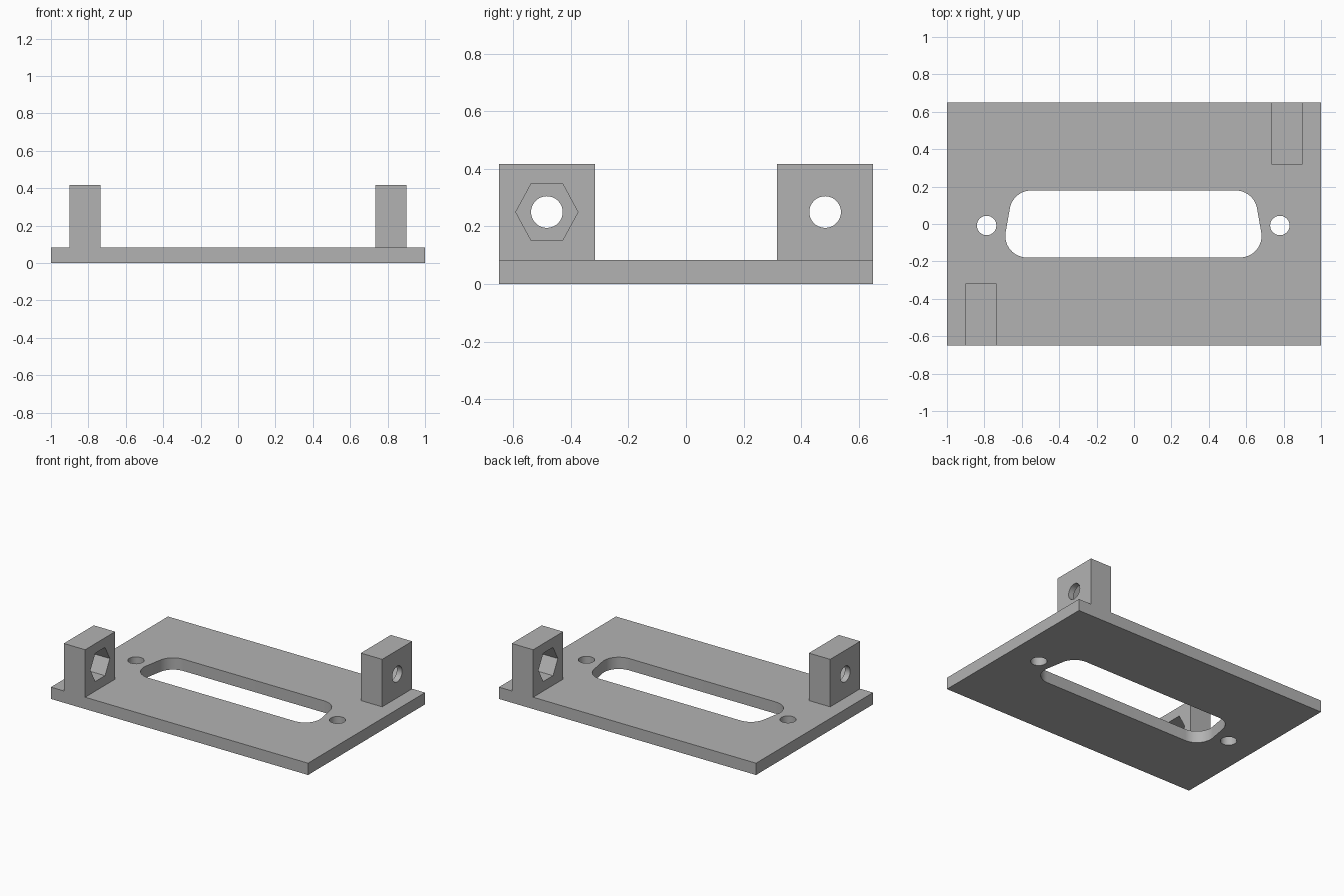
import bpy, bmesh
from math import sin, cos, tan, radians, pi
from mathutils import Matrix, Vector

cube = bpy.data.objects.get("Cube")
if cube:
    bpy.data.objects.remove(cube, do_unlink=True)

HALF_Y = 0.65
PLATE = 0.083
TOP = 0.417
HOLE_Z = 0.25
NUT_DEPTH = 0.125

grey = bpy.data.materials.new("plain grey")
grey.use_nodes = True
colour = (0.45, 0.45, 0.45, 1)
grey.diffuse_color = colour
grey.node_tree.nodes["Principled BSDF"].inputs["Base Color"].default_value = colour


def prism(name, outline, low, high, turn=Matrix()):
    """Extrude a flat outline from low to high, then turn it."""
    bm = bmesh.new()
    face = bm.faces.new([bm.verts.new((x, y, low)) for x, y in outline])
    grown = bmesh.ops.extrude_face_region(bm, geom=[face])["geom"]
    moved = [v for v in grown if isinstance(v, bmesh.types.BMVert)]
    bmesh.ops.translate(bm, verts=moved, vec=(0, 0, high - low))
    bmesh.ops.transform(bm, matrix=turn, verts=bm.verts)
    bmesh.ops.recalc_face_normals(bm, faces=bm.faces)
    mesh = bpy.data.meshes.new(name)
    bm.to_mesh(mesh)
    bm.free()
    mesh.materials.append(grey)
    obj = bpy.data.objects.new(name, mesh)
    bpy.context.collection.objects.link(obj)
    return obj


def rectangle(x0, x1, y0, y1):
    return [(x0, y0), (x1, y0), (x1, y1), (x0, y1)]


def ring(cx, cy, rx, ry, count):
    return [(cx + rx * cos(2 * pi * i / count), cy + ry * sin(2 * pi * i / count))
            for i in range(count)]


def combine(target, other, operation):
    """Apply a boolean and drop the tool object."""
    mod = target.modifiers.new("join", 'BOOLEAN')
    mod.operation, mod.solver, mod.object = operation, 'EXACT', other
    bpy.context.view_layer.objects.active = target
    bpy.ops.object.modifier_apply(modifier=mod.name)
    bpy.data.objects.remove(other, do_unlink=True)


def slot_outline(r=0.115, half_height=0.179, half_width=0.685, slant=radians(10)):
    """Rounded trapezoid: wider at the bottom, sides leaning inward."""
    cy = half_height - r
    low_x = half_width - r
    high_x = low_x - 2 * cy * tan(slant)
    steps = 12
    right = []
    for x, y, a0, a1 in ((low_x, -cy, -pi / 2, slant), (high_x, cy, slant, pi / 2)):
        for i in range(steps + 1):
            a = a0 + (a1 - a0) * i / steps
            right.append((x + r * cos(a), y + r * sin(a)))
    left = [(-x, y) for x, y in reversed(right)]
    return [(x - 0.003, y) for x, y in right + left]


# Base plate with connector slot and two screw holes
base = prism("base_plate", rectangle(-1, 1, -HALF_Y, HALF_Y), 0, PLATE)
combine(base, prism("slot_cutter", slot_outline(), -0.1, 0.2), 'DIFFERENCE')
for x in (-0.788, 0.78):
    hole = prism("screw_cutter", ring(x, -0.008, 0.052, 0.052, 40), -0.1, 0.2)
    combine(base, hole, 'DIFFERENCE')

# Two upright lugs, the second turned half a circle about the centre
AXIS_X = Matrix(((0, 0, 1, 0), (1, 0, 0, 0), (0, 1, 0, 0), (0, 0, 0, 1)))
OUTER, INNER, INNER_Y = -0.9, -0.734, -0.317
centre_y = (INNER_Y - HALF_Y) / 2
parts = [base]
for name, angle in (("front_lug", 0), ("back_lug", pi)):
    turn = Matrix.Rotation(angle, 4, 'Z')
    lug = prism(name, rectangle(OUTER, INNER, -HALF_Y, INNER_Y), PLATE, TOP, turn)
    # Through hole, and hexagonal nut pocket on the inward side
    bore = prism("bore_cutter", ring(centre_y, HOLE_Z, 0.055, 0.055, 40),
                 OUTER - 0.1, INNER + 0.1, turn @ AXIS_X)
    combine(lug, bore, 'DIFFERENCE')
    pocket = prism("nut_cutter", ring(centre_y, HOLE_Z, 0.108, 0.115, 6),
                   INNER - NUT_DEPTH, INNER + 0.1, turn @ AXIS_X)
    combine(lug, pocket, 'DIFFERENCE')
    parts.append(lug)

# Smooth the bores while keeping edges sharp
for obj in parts:
    bpy.ops.object.select_all(action='DESELECT')
    obj.select_set(True)
    bpy.context.view_layer.objects.active = obj
    bpy.ops.object.shade_smooth_by_angle(angle=radians(30))
